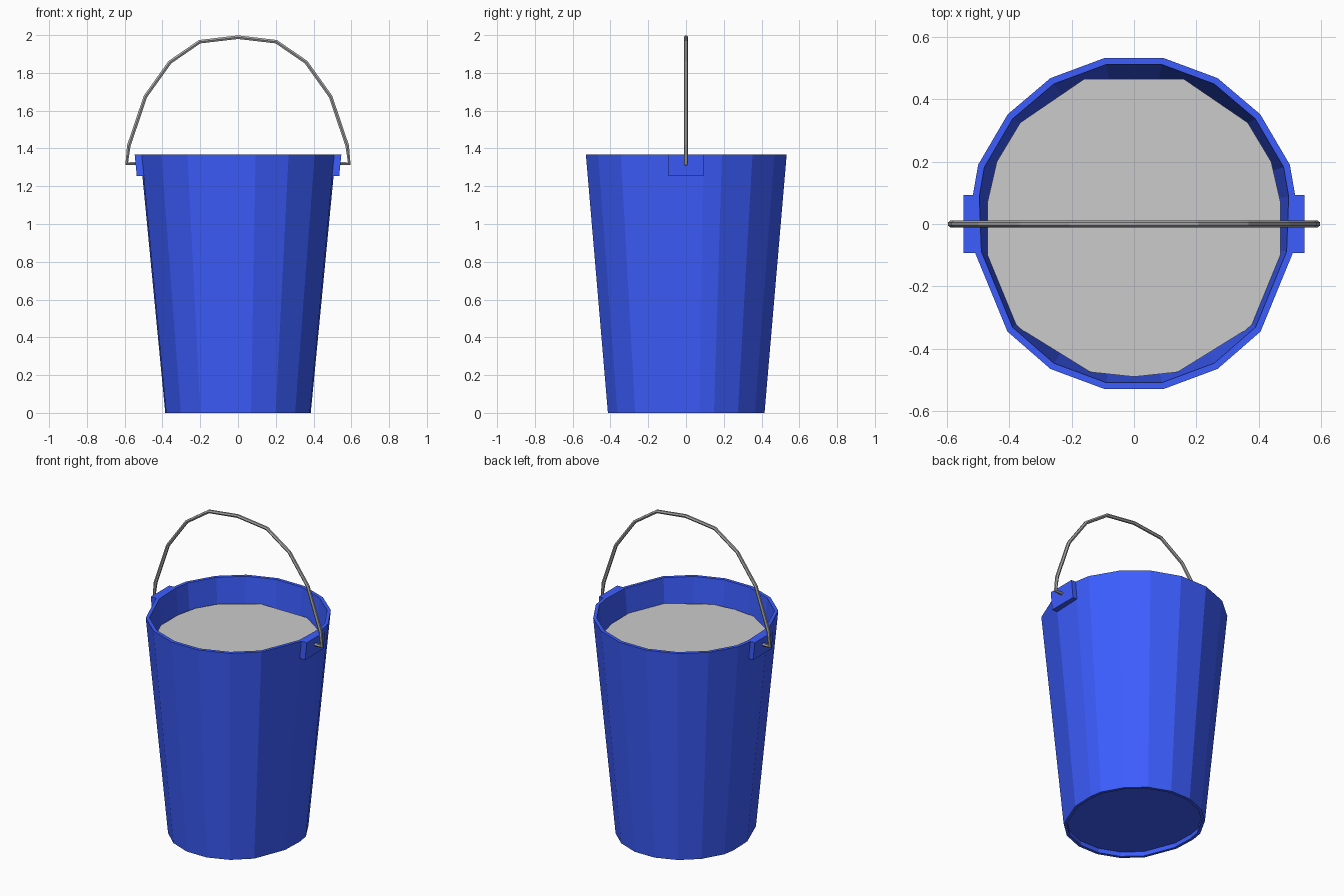
import bpy, bmesh

if "Cube" in bpy.data.objects:
    bpy.data.objects.remove(bpy.data.objects["Cube"])


def material(name, rgb):
    m = bpy.data.materials.new(name)
    m.diffuse_color = (*rgb, 1)
    m.use_nodes = True
    m.node_tree.nodes["Principled BSDF"].inputs["Base Color"].default_value = m.diffuse_color
    return m


blue = material("blue_plastic", (0.045, 0.11, 1.0))
steel = material("dark_steel", (0.4, 0.4, 0.4))


def make_object(name, bm, mat=None):
    bmesh.ops.recalc_face_normals(bm, faces=bm.faces)
    me = bpy.data.meshes.new(name)
    bm.to_mesh(me)
    bm.free()
    if mat:
        me.materials.append(mat)
    ob = bpy.data.objects.new(name, me)
    bpy.context.collection.objects.link(ob)
    return ob


# Right half of the rim outline, mirrored to a full loop
half = [(0.093, -0.53), (0.268, -0.465), (0.406, -0.345), (0.51, -0.092),
        (0.517, 0.092), (0.50, 0.19), (0.405, 0.352), (0.268, 0.468), (0.093, 0.533)]
outline = half + [(-x, y) for x, y in reversed(half)]


def ring(bm, sx, sy, z):
    return [bm.verts.new((x * sx, y * sy, z)) for x, y in outline]


def bridge(bm, a, b):
    n = len(a)
    for i in range(n):
        j = (i + 1) % n
        bm.faces.new((a[i], a[j], b[j], b[i]))


# Bucket: tapered wall with open top and a recessed floor
bm = bmesh.new()
foot_in = ring(bm, 0.71, 0.745, 0)
foot_out = ring(bm, 0.745, 0.78, 0)
rim_out = ring(bm, 1, 1, 1.367)
rim_in = ring(bm, 0.96, 0.96, 1.367)
floor = ring(bm, 0.715, 0.75, 0.03)
loops = [foot_in, foot_out, rim_out, rim_in, floor]
for i, loop in enumerate(loops):
    bridge(bm, loop, loops[(i + 1) % len(loops)])
bm.faces.new(floor)
make_object("bucket", bm, blue)

# Contents: flat surface a little below the rim
bm = bmesh.new()
right = [(0.14, -0.475), (0.35, -0.345), (0.385, -0.33), (0.47, -0.10),
         (0.47, 0.07), (0.44, 0.20), (0.365, 0.325), (0.16, 0.465)]
pts = [(0, -0.49)] + right + [(-x, y) for x, y in reversed(right)]
bm.faces.new([bm.verts.new((x, y, 1.21)) for x, y in pts])
make_object("contents", bm)

# Handle lugs: slightly tapered blocks on both sides of the rim
for side, s in (("right", 1), ("left", -1)):
    bm = bmesh.new()
    bmesh.ops.create_cube(bm, size=1)
    for v in bm.verts:
        top, outer = v.co.z > 0, v.co.x > 0
        x = (0.547 if top else 0.536) if outer else (0.505 if top else 0.495)
        v.co = (s * x, v.co.y * 0.186, 1.367 if top else 1.255)
    make_object(side + "_lug", bm, blue)

# Wire handle: arched path with bent ends
arc = [(0.53, 1.32), (0.589, 1.32), (0.578, 1.415), (0.49, 1.675),
       (0.36, 1.857), (0.203, 1.965)]
path = arc + [(0, 1.989)] + [(-x, z) for x, z in reversed(arc)]
cu = bpy.data.curves.new("handle", "CURVE")
cu.dimensions = "3D"
cu.bevel_depth = 0.011
cu.bevel_resolution = 1
cu.use_fill_caps = True
sp = cu.splines.new("POLY")
sp.use_smooth = False
sp.points.add(len(path) - 1)
for p, (x, z) in zip(sp.points, path):
    p.co = (x, 0, z, 1)
cu.materials.append(steel)
bpy.context.collection.objects.link(bpy.data.objects.new("handle", cu))
